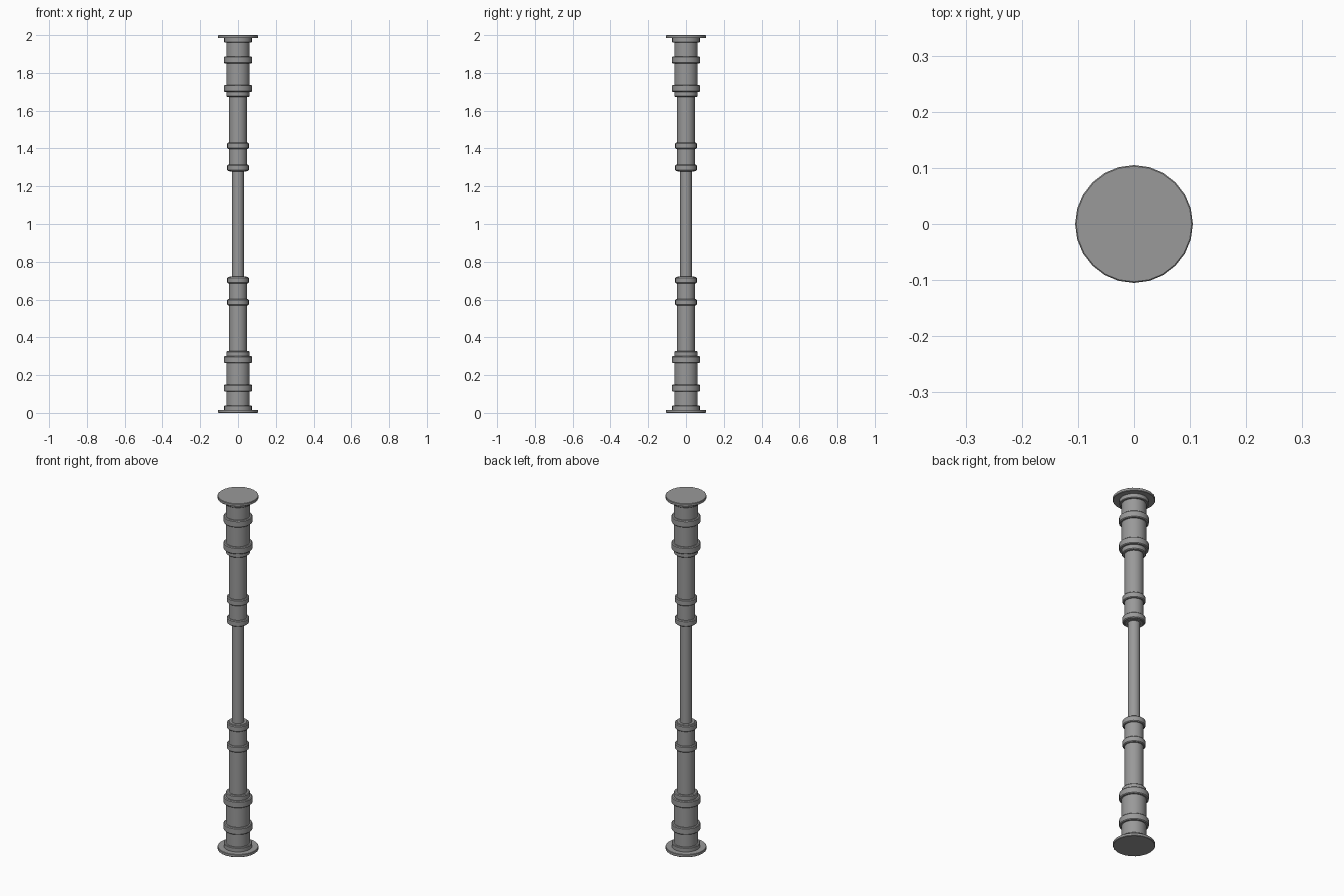
import bpy
import math

SIDES = 24
HEIGHT = 2.0

cube = bpy.data.objects.get("Cube")
if cube:
    bpy.data.objects.remove(cube, do_unlink=True)

# Dark grey metal
DARK_GREY = (0.32, 0.32, 0.32, 1.0)
metal = bpy.data.materials.new("dark_grey_metal")
metal.use_nodes = True
metal.diffuse_color = DARK_GREY
metal.node_tree.nodes["Principled BSDF"].inputs["Base Color"].default_value = DARK_GREY


def ring(name, radius, z0, z1, bevel=0.0):
    """Upright cylinder from z0 to z1 with optionally softened rims."""
    bpy.ops.mesh.primitive_cylinder_add(
        vertices=SIDES, radius=radius, depth=z1 - z0, location=(0, 0, (z0 + z1) / 2))
    obj = bpy.context.object
    obj.name = name
    obj.data.materials.append(metal)
    if bevel:
        mod = obj.modifiers.new("Rim", "BEVEL")
        mod.width = bevel
        mod.segments = 1
        mod.limit_method = "ANGLE"
        mod.angle_limit = math.radians(40)
        bpy.ops.object.modifier_apply(modifier=mod.name)
    bpy.ops.object.shade_smooth_by_angle(angle=math.radians(30))


# Name, radius, distance of near and far rim from the end of the pole, bevel
END_PARTS = [
    ("flange", 0.105, 0.0, 0.016, 0.002),
    ("flange_collar", 0.073, 0.010, 0.039, 0.003),
    ("wide_sleeve", 0.062, 0.030, 0.300, 0),
    ("outer_wide_band", 0.074, 0.112, 0.150, 0.004),
    ("inner_wide_band", 0.074, 0.263, 0.301, 0.004),
    ("sleeve_cap", 0.061, 0.295, 0.327, 0.004),
    ("middle_sleeve", 0.047, 0.320, 0.722, 0.002),
    ("outer_narrow_band", 0.057, 0.569, 0.602, 0.004),
    ("inner_narrow_band", 0.057, 0.686, 0.719, 0.004),
]

# Thin central shaft
ring("central_shaft", 0.031, 0.70, 1.30)

# Matching stepped assemblies at both ends
for name, radius, near, far, bevel in END_PARTS:
    ring("upper_" + name, radius, HEIGHT - far, HEIGHT - near, bevel)
    ring("lower_" + name, radius, near, far, bevel)
